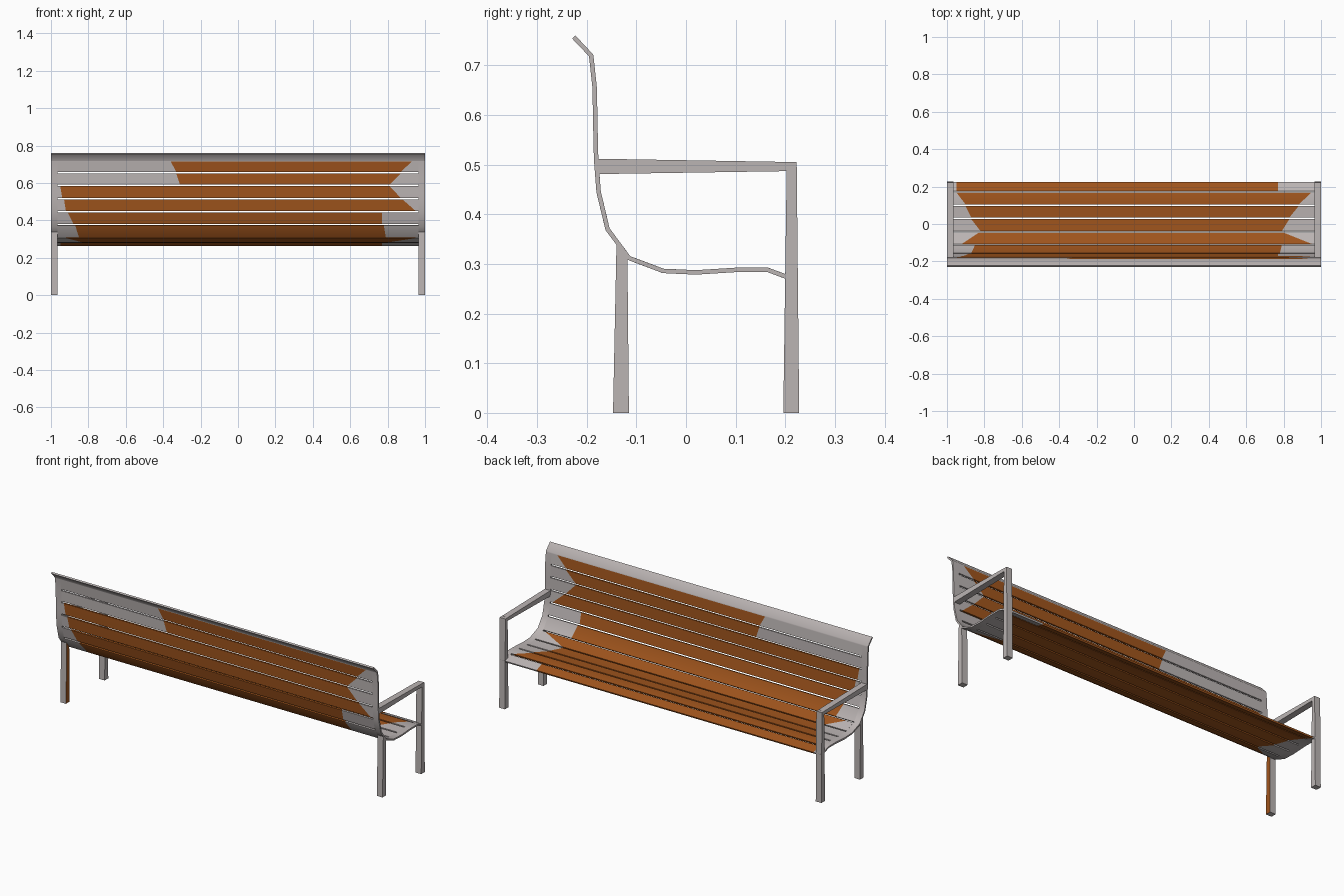
import bpy, bmesh
from math import radians
from mathutils import Vector

if "Cube" in bpy.data.objects:
    bpy.data.objects.remove(bpy.data.objects["Cube"])

wood = bpy.data.materials.new("wood")
wood.diffuse_color = (0.35, 0.09, 0.012, 1)
wood.use_nodes = True
wood.node_tree.nodes["Principled BSDF"].inputs["Base Color"].default_value = wood.diffuse_color
grey = bpy.data.materials.new("metal")
grey.diffuse_color = (0.50, 0.46, 0.455, 1)
grey.use_nodes = True
grey.node_tree.nodes["Principled BSDF"].inputs["Base Color"].default_value = grey.diffuse_color

# Side profile of the seat shell (y, z), from top of back to seat edge
P = [Vector(p) for p in [(-.226, .757), (-.191, .72), (-.184, .655), (-.182, .55), (-.181, .51),
     (-.176, .445), (-.158, .37), (-.115, .312), (-.046, .286), (.02, .283),
     (.1, .288), (.165, .288), (.2, .275), (.224, .266)]]
S = [0.0]
for a, b in zip(P, P[1:]):
    S.append(S[-1] + (b - a).length)
T = 0.0045  # half thickness
G = 0.0042  # half slot width


def point(s):
    s = min(max(s, 0), S[-1])
    for i in range(len(P) - 1):
        if s <= S[i + 1] + 1e-9:
            return P[i].lerp(P[i + 1], (s - S[i]) / (S[i + 1] - S[i]))
    return P[-1]


def arc_at(axis, val):
    """Arc length where the profile first crosses a y (0) or z (1) value."""
    for i in range(len(P) - 1):
        a, b = P[i][axis], P[i + 1][axis]
        if min(a, b) <= val <= max(a, b):
            return S[i] + (val - a) / (b - a) * (S[i + 1] - S[i])


def finish(name, bm, angle=60):
    bmesh.ops.recalc_face_normals(bm, faces=bm.faces[:])
    me = bpy.data.meshes.new(name)
    bm.to_mesh(me)
    bm.free()
    me.materials.append(grey)
    me.materials.append(wood)
    ob = bpy.data.objects.new(name, me)
    bpy.context.collection.objects.link(ob)
    bpy.ops.object.select_all(action='DESELECT')
    ob.select_set(True)
    bpy.context.view_layer.objects.active = ob
    bpy.ops.object.shade_smooth_by_angle(angle=radians(angle))
    return ob


def ribbon(name, s0, s1, x_start, x_end, mats):
    """Strip of the shell; x stations blend from x_start to x_end along it."""
    ss = [s0] + [s for s in S if s0 + .002 < s < s1 - .002] + [s1]
    bm = bmesh.new()
    grid = []
    for s in ss:
        f = (s - s0) / (s1 - s0)
        d = (point(s + .004) - point(s - .004)).normalized()
        n = Vector((-d.y, d.x)) * T
        p = point(s)
        xs = [a + (b - a) * f for a, b in zip(x_start, x_end)]
        grid.append([[bm.verts.new((x, *(p + n * k))) for x in xs] for k in (-1, 1)])
    nx = len(x_start)
    for j in range(nx - 1):
        for g, h in zip(grid, grid[1:]):
            for k in (0, 1):
                bm.faces.new((g[k][j], g[k][j + 1], h[k][j + 1], h[k][j])).material_index = mats[j]
        for g in (grid[0], grid[-1]):
            bm.faces.new((g[0][j], g[0][j + 1], g[1][j + 1], g[1][j])).material_index = mats[j]
    for g, h in zip(grid, grid[1:]):
        for j in (0, nx - 1):
            bm.faces.new((g[0][j], h[0][j], h[1][j], g[1][j]))
    return finish(name, bm)


def plate(name, pts, side):
    """Side-view polygon extruded across the end frame width."""
    bm = bmesh.new()
    rings = [[bm.verts.new((side * x, y, z)) for y, z in pts] for x in (.965, 1)]
    inner = bm.faces.new(rings[0])
    bm.faces.new(rings[1])
    n = len(pts)
    for i in range(n):
        j = (i + 1) % n
        bm.faces.new((rings[0][i], rings[0][j], rings[1][j], rings[1][i]))
    if name == "rear_leg_left":
        inner.material_index = 1
    return finish(name, bm, 30)


# Top rail over the full width
rail_end = arc_at(1, .716)
ribbon("top_rail", 0, rail_end, (-1, 1), (-1, 1), [0])

# Slats: limits of the wood-coloured part at the start and end of each
colour = [(-.36, .93, -.33, .87), (-.33, .87, -.31, .81), (-.95, .81, -.94, .87),
          (-.93, .88, -.92, .95), (-.91, .77, -.88, .77), (-.87, .78, -.85, .79),
          (-.92, .95, -.83, .80), (-.82, .79, -.87, .83), (-.87, .83, -.90, .88),
          (-.90, .88, -.95, .95), (-.95, .77, -.95, .77)]
cuts = [rail_end - G]
cuts += [arc_at(1, z) for z in (.655, .587, .516, .446, .378)]
cuts += [arc_at(0, y) for y in (-.112, -.043, .03, .10, .172)] + [S[-1] + G]
for i, (l0, r0, l1, r1) in enumerate(colour):
    ribbon(f"slat_{i + 1}", cuts[i] + G, cuts[i + 1] - G,
           (-.965, l0, r0, .965), (-.965, l1, r1, .965), [0, 1, 0])

# End frames, legs and armrests on both sides
for side, tag in ((-1, "left"), (1, "right")):
    xs = sorted((side * .965, side))
    ribbon(f"end_frame_{tag}", rail_end, S[-1], xs, xs, [0])
    plate(f"rear_leg_{tag}", [(-.147, 0), (-.115, 0), (-.118, .312), (-.14, .342)], side)
    plate(f"front_leg_{tag}", [(.196, 0), (.228, 0), (.223, .505), (.203, .505)], side)
    plate(f"armrest_{tag}", [(-.181, .481), (.203, .487), (.203, .5055), (-.182, .512)], side)
